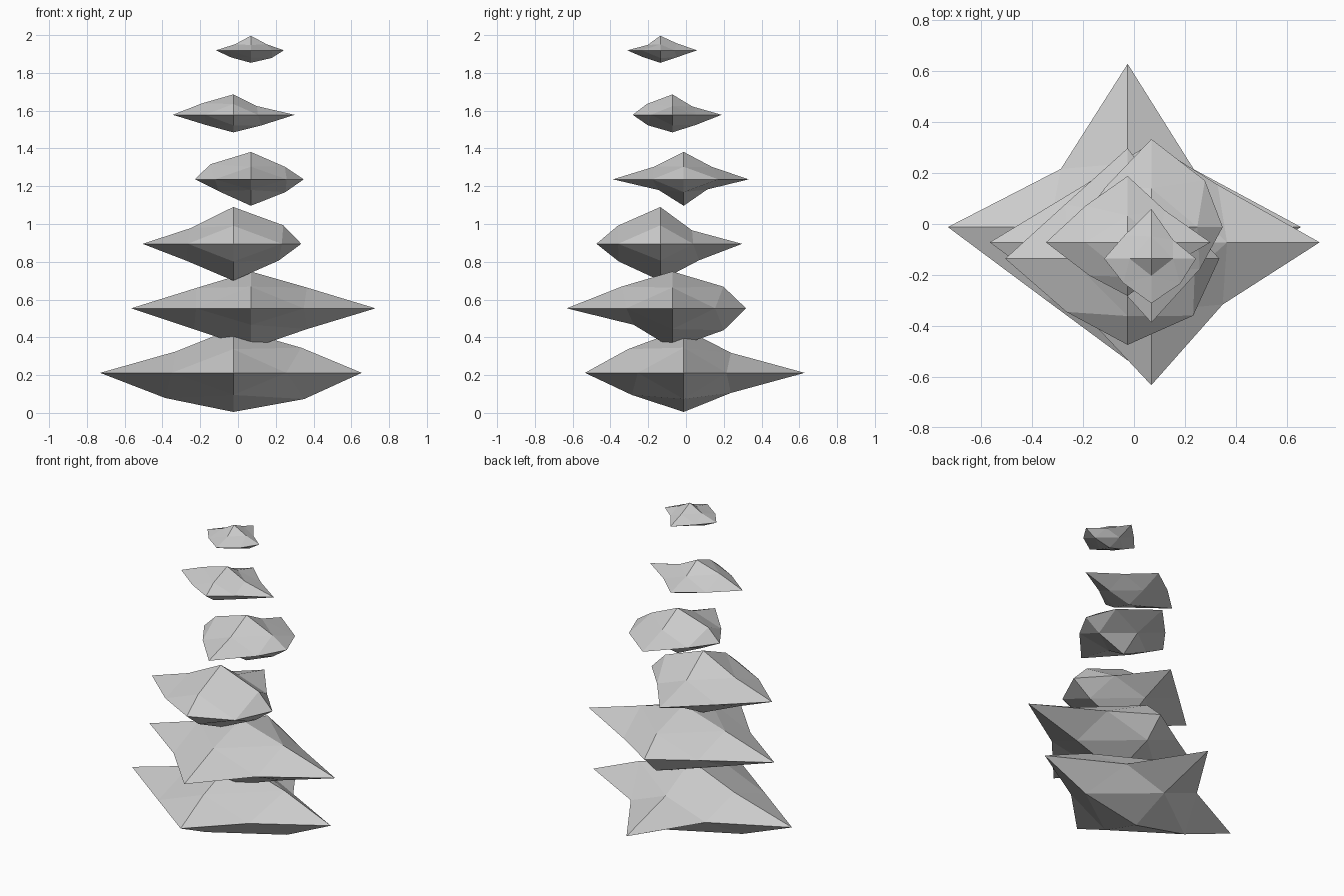
import bpy, bmesh
from itertools import product

if "Cube" in bpy.data.objects:
    bpy.data.objects.remove(bpy.data.objects["Cube"])

FLAT = (1.0, 0.87, 0.37)   # proportions of every stone

# per stone: tips (+x,-x,+y,-y,+z,-z), then half-edge points in the
# xz, yz and xy planes, each ordered ++ +- -+ --
STONES = [
    ((.68, .705, .64, .523, .235, .207), (.36, .375, .305, .36), (.25, .25, .295, .275), (.26, .28, .262, .325)),
    ((.66, .634, .39, .56, .195, .212), (.297, .297, .29, .3), (.27, .272, .27, .205), (.26, .28, .26, .29)),
    ((.36, .48, .433, .338, .195, .195), (.265, .24, .225, .245), (.168, .205, .225, .22), (.2, .257, .245, .24)),
    ((.28, .295, .345, .375, .145, .14), (.18, .183, .215, .17), (.152, .125, .157, .133), (.21, .19, .18, .19)),
    ((.325, .32, .26, .21, .108, .093), (.125, .15, .165, .145), (.105, .125, .135, .13), (.145, .13, .165, .15)),
    ((.175, .185, .195, .175, .077, .066), (.085, .11, .085, .103), (.087, .087, .067, .088), (.085, .113, .105, .11)),
]


def make_stone(name, centre, tips, xz, yz, xy):
    """Octahedron with each face cut in four, every point pulled in or out."""
    bm = bmesh.new()
    verts = {}
    for i, r in enumerate(tips):
        d = [0, 0, 0]
        d[i // 2] = 1 if i % 2 == 0 else -1
        verts[tuple(d)] = bm.verts.new([c + r * k for c, k in zip(centre, d)])
    for (a, b), radii in (((0, 2), xz), ((1, 2), yz), ((0, 1), xy)):
        for (sa, sb), r in zip(product((1, -1), repeat=2), radii):
            d = [0, 0, 0]
            d[a], d[b] = sa, sb
            m = r / FLAT[a]      # radius is measured along the first axis
            verts[tuple(d)] = bm.verts.new([c + m * k * f for c, k, f in zip(centre, d, FLAT)])
    for sx, sy, sz in product((1, -1), repeat=3):
        X, Y, Z = verts[sx, 0, 0], verts[0, sy, 0], verts[0, 0, sz]
        XY, YZ, XZ = verts[sx, sy, 0], verts[0, sy, sz], verts[sx, 0, sz]
        for tri in ((X, XY, XZ), (Y, YZ, XY), (Z, XZ, YZ), (XY, YZ, XZ)):
            bm.faces.new(tri if sx * sy * sz > 0 else tri[::-1])
    mesh = bpy.data.meshes.new(name)
    bm.to_mesh(mesh)
    bm.free()
    bpy.context.collection.objects.link(bpy.data.objects.new(name, mesh))


# stack of floating stones, shifted alternately sideways
for i, stone in enumerate(STONES):
    centre = ((-.025, .068)[i % 2], (-.012, -.072, -.136)[i % 3], .212 + .3415 * i)
    make_stone(f"stone_{i + 1}", centre, *stone)
